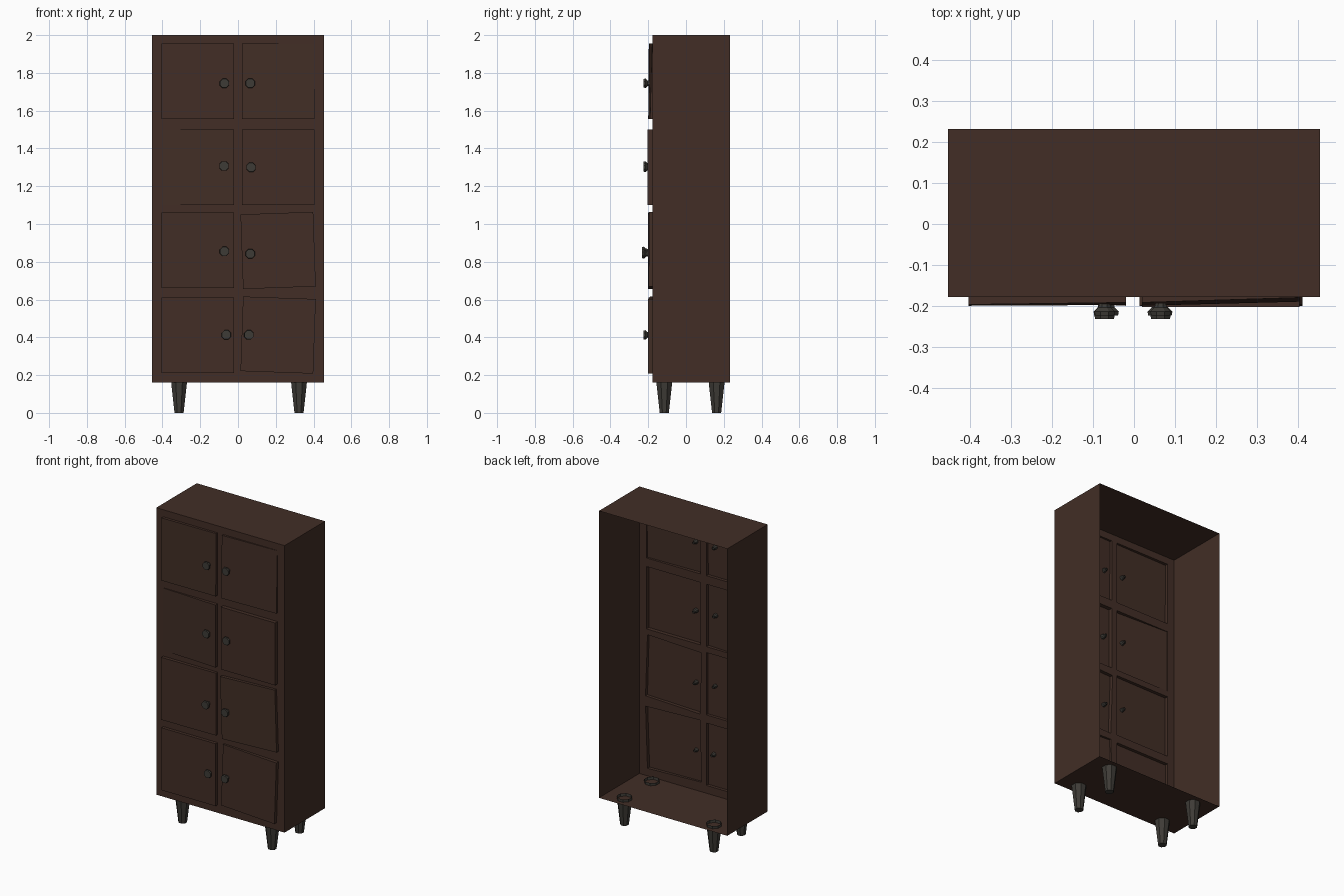
import bpy, bmesh, math
from mathutils import Vector, Matrix

if "Cube" in bpy.data.objects:
    bpy.data.objects.remove(bpy.data.objects["Cube"])


def material(name, rgb):
    m = bpy.data.materials.new(name)
    m.diffuse_color = (*rgb, 1)
    m.use_nodes = True
    m.node_tree.nodes["Principled BSDF"].inputs["Base Color"].default_value = m.diffuse_color
    return m


WOOD = material("dark brown wood", (0.054, 0.027, 0.019))
METAL = material("dark grey metal", (0.048, 0.044, 0.037))

X0, X1, Y0, Y1, Z0, Z1 = -0.455, 0.455, -0.178, 0.232, 0.16, 2.0


def make(name, quads, mat):
    """Object from a list of polygons given as point lists."""
    bm = bmesh.new()
    for q in quads:
        bm.faces.new([bm.verts.new(p) for p in q])
    bmesh.ops.remove_doubles(bm, verts=bm.verts, dist=0.0005)
    me = bpy.data.meshes.new(name)
    bm.to_mesh(me)
    bm.free()
    me.materials.append(mat)
    ob = bpy.data.objects.new(name, me)
    bpy.context.collection.objects.link(ob)
    return ob


def lathe(name, profile, sides, matrix, mat):
    """Low-poly turned part; profile runs (radius, height), last end capped."""
    rings = [[matrix @ Vector((r * math.cos(2 * math.pi * (i + .5) / sides),
                               r * math.sin(2 * math.pi * (i + .5) / sides), h))
              for i in range(sides)] for r, h in profile]
    quads = []
    for a, b in zip(rings, rings[1:]):
        for i in range(sides):
            j = (i + 1) % sides
            quads.append([a[i], a[j], b[j], b[i]])
    quads.append(rings[-1])
    return make(name, quads, mat)


# Cabinet shell: top, floor and sides, open at the back
make("cabinet_shell", [
    [(X0, Y0, Z1), (X1, Y0, Z1), (X1, Y1, Z1), (X0, Y1, Z1)],
    [(X0, Y0, Z0), (X0, Y1, Z0), (X1, Y1, Z0), (X1, Y0, Z0)],
    [(X0, Y0, Z0), (X0, Y0, Z1), (X0, Y1, Z1), (X0, Y1, Z0)],
    [(X1, Y0, Z0), (X1, Y1, Z0), (X1, Y1, Z1), (X1, Y0, Z1)]], WOOD)

# Doors: column, centre z, height, tilt in degrees, front y at BL, BR, TR, TL
doors = [
    (-1, 1.755, 0.40, 0, (-.200, -.198, -.192, -.197)),
    (1, 1.755, 0.40, 0, (-.200, -.190, -.180, -.192)),
    (-1, 1.300, 0.40, 0, (-.181, -.200, -.200, -.181)),
    (1, 1.300, 0.40, 0, (-.203, -.203, -.203, -.203)),
    (-1, 0.862, 0.40, 0, (-.200, -.196, -.196, -.200)),
    (1, 0.860, 0.395, 2, (-.202, -.198, -.195, -.200)),
    (-1, 0.410, 0.40, 0, (-.198, -.198, -.198, -.198)),
    (1, 0.412, 0.395, -2, (-.190, -.200, -.200, -.190)),
]
row_edges = [2.0, 1.53, 1.08, 0.635, 0.16]
knob_at = [(-.072, 1.745), (.065, 1.745), (-.074, 1.307), (.069, 1.300),
           (-.072, .855), (.065, .842), (-.062, .413), (.058, .413)]

frame = []
for k, (s, cz, h, deg, ys) in enumerate(doors):
    cx, w = s * 0.2125, 0.385
    rot = Matrix.Rotation(math.radians(deg), 2)
    flat = [rot @ Vector(c) + Vector((cx, cz)) for c in
            ((-w / 2, -h / 2), (w / 2, -h / 2), (w / 2, h / 2), (-w / 2, h / 2))]
    base = [(p.x, Y0, p.y) for p in flat]
    front = [(p.x, y, p.y) for p, y in zip(flat, ys)]

    # Frame cell around the door opening
    zt, zb = row_edges[k // 2], row_edges[k // 2 + 1]
    xl, xr = (X0, 0) if s < 0 else (0, X1)
    cell = [(xl, Y0, zb), (xr, Y0, zb), (xr, Y0, zt), (xl, Y0, zt)]
    walls = []
    for i in range(4):
        j = (i + 1) % 4
        frame.append([cell[i], cell[j], base[j], base[i]])
        walls.append([base[i], base[j], front[j], front[i]])
    side = "left" if s < 0 else "right"
    make(f"{side}_door_{k // 2 + 1}", walls + [front], WOOD)

    # Flared knob, its shank passing through the door
    kx, kz = knob_at[k]
    extra = 0.008 if k in (4, 5) else 0
    place = Matrix.Translation((kx, -0.188 - extra, kz)) @ Matrix.Rotation(math.radians(90), 4, 'X')
    lathe(f"{side}_knob_{k // 2 + 1}",
          [(.008, -.018 - extra), (.014, .004), (.016, .016), (.027, .026), (.025, .036)],
          8, place, METAL)
make("front_frame", frame, WOOD)

# Tapered legs, open tops standing slightly proud of the floor
for sx, x in (("left", -0.312), ("right", 0.323)):
    for sy, y in (("front", -0.115), ("back", 0.162)):
        lathe(f"{sy}_{sx}_leg", [(.046, .178), (.044, .15), (.026, 0)], 8,
              Matrix.Translation((x, y, 0)), METAL)

# Consistent outward normals on the legs and knobs
for ob in bpy.data.objects:
    if "leg" in ob.name or "knob" in ob.name:
        bm = bmesh.new()
        bm.from_mesh(ob.data)
        bmesh.ops.recalc_face_normals(bm, faces=bm.faces)
        bm.to_mesh(ob.data)
        bm.free()
